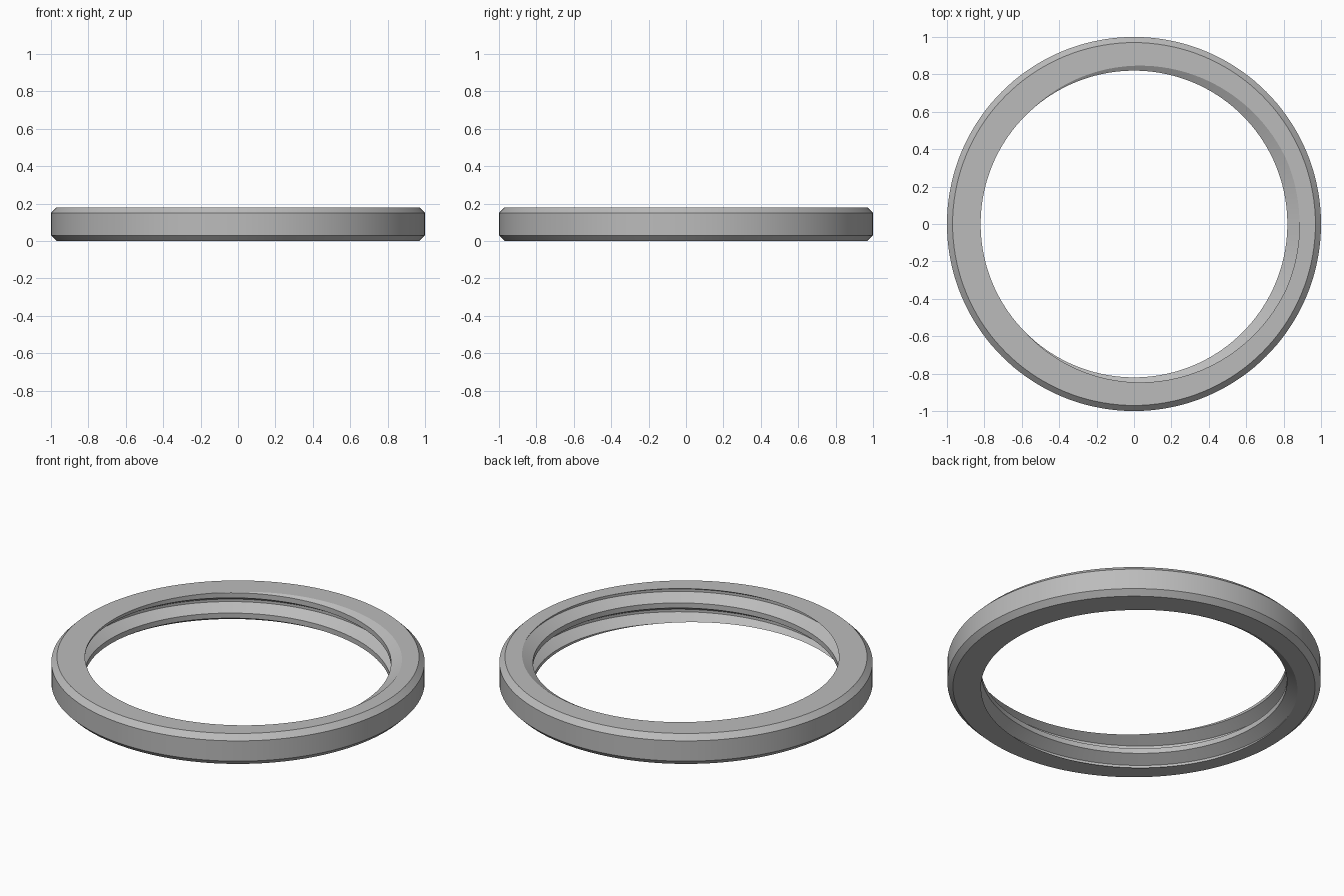
import bpy, bmesh, math

cube = bpy.data.objects.get("Cube")
if cube:
    bpy.data.objects.remove(cube, do_unlink=True)

HEIGHT, CHAMFER, PITCH = 0.18, 0.03, 0.12
CREST, ROOT = 0.82, 0.885
SEGMENTS = 144

# One turn of thread: (fraction of pitch, radius), root centred on zero
THREAD = [(-1 / 16, ROOT), (1 / 16, ROOT), (3 / 8, CREST), (5 / 8, CREST)]
# Chamfered outer wall, bottom to top: (height, radius)
WALL = [(0, 1 - CHAMFER), (CHAMFER, 1), (HEIGHT - CHAMFER, 1), (HEIGHT, 1 - CHAMFER)]


def sweep(bm, profile, rise, inward=False):
    """Turn a (height, radius) profile around z, climbing by rise per turn."""
    columns = []
    for i in range(SEGMENTS + 1):
        a = math.tau * i / SEGMENTS
        columns.append([bm.verts.new((r * math.cos(a), r * math.sin(a),
                                      z + rise * i / SEGMENTS)) for z, r in profile])
    for left, right in zip(columns, columns[1:]):
        for j in range(len(profile) - 1):
            quad = [left[j], right[j], right[j + 1], left[j + 1]]
            bm.faces.new(quad[::-1] if inward else quad)


bm = bmesh.new()

# Internal helical thread, made too long and trimmed flush with both ends
helix = [(HEIGHT + (turn + f) * PITCH, r) for turn in range(-4, 2) for f, r in THREAD]
sweep(bm, helix, PITCH, inward=True)
bmesh.ops.remove_doubles(bm, verts=bm.verts, dist=1e-5)
for level, up in ((HEIGHT, 1), (0, -1)):
    bmesh.ops.bisect_plane(bm, geom=bm.verts[:] + bm.edges[:] + bm.faces[:], dist=1e-5,
                           plane_co=(0, 0, level), plane_no=(0, 0, up), clear_outer=True)

# Outer wall
sweep(bm, WALL, 0)
bmesh.ops.remove_doubles(bm, verts=bm.verts, dist=1e-5)

# Flat end faces between the wall and the thread
for level, up in ((HEIGHT, 1), (0, -1)):
    rim = [e for e in bm.edges if e.is_boundary
           and all(abs(v.co.z - level) < 1e-4 for v in e.verts)]
    bmesh.ops.triangle_fill(bm, edges=rim, use_beauty=True, normal=(0, 0, up))
bmesh.ops.recalc_face_normals(bm, faces=bm.faces)

mesh = bpy.data.meshes.new("threaded_ring")
bm.to_mesh(mesh)
bm.free()
ring = bpy.data.objects.new("threaded_ring", mesh)
bpy.context.collection.objects.link(ring)

# Plain grey metal
grey = bpy.data.materials.new("plain grey")
grey.use_nodes = True
colour = (0.5, 0.5, 0.5, 1)
grey.diffuse_color = colour
grey.node_tree.nodes["Principled BSDF"].inputs["Base Color"].default_value = colour
mesh.materials.append(grey)

bpy.ops.object.select_all(action='DESELECT')
ring.select_set(True)
bpy.context.view_layer.objects.active = ring
bpy.ops.object.shade_smooth_by_angle(angle=math.radians(30))
